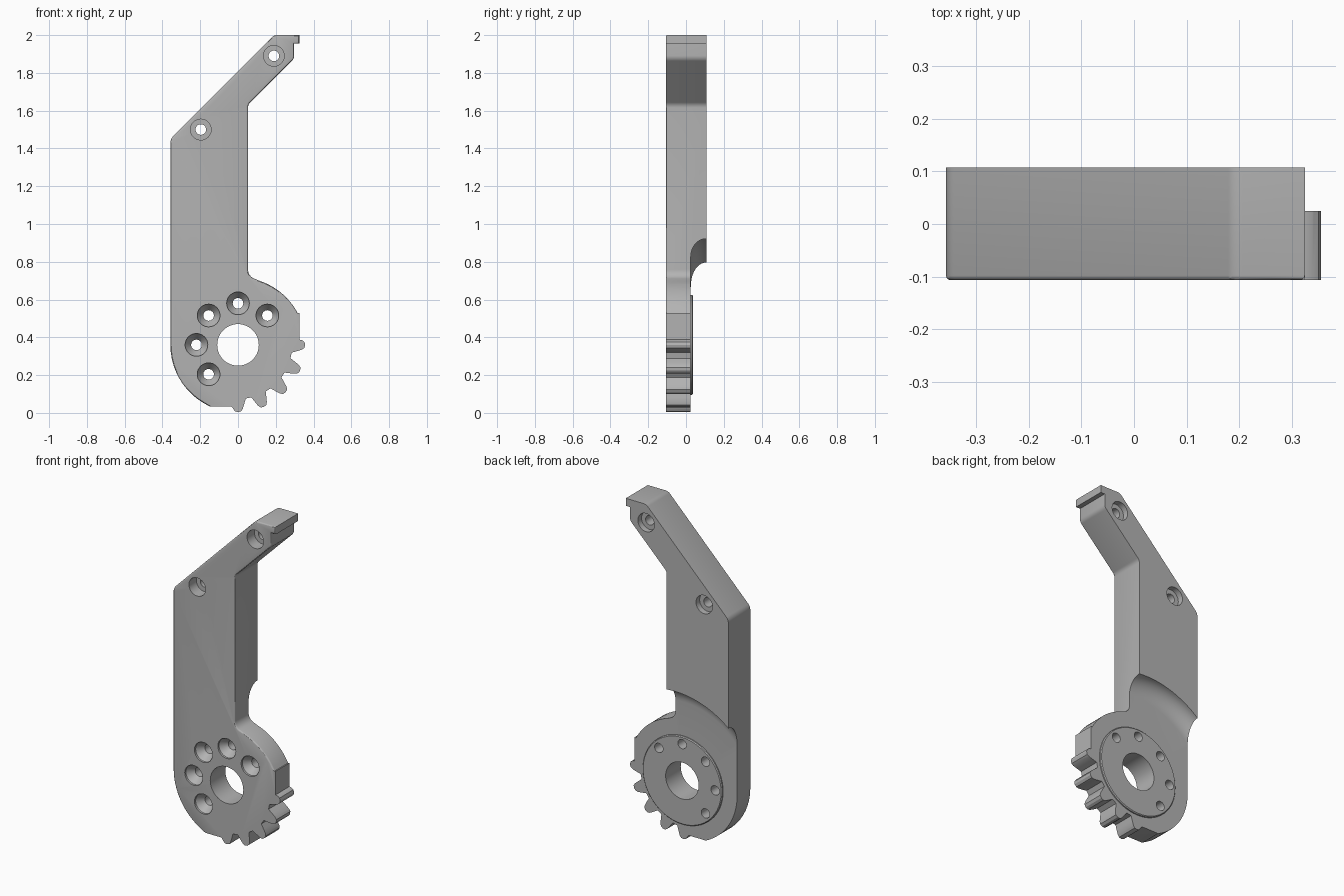
import bpy, bmesh
from math import sin, cos, pi, radians, tan
from mathutils import Vector

cube = bpy.data.objects.get("Cube")
if cube:
    bpy.data.objects.remove(cube)

FRONT, BACK, THIN = -0.107, 0.108, 0.025   # y of the front, arm back and hub back
HUB_Z, HUB_R = 0.36, 0.358

grey = bpy.data.materials.new("grey plastic")
grey.use_nodes = True
grey.diffuse_color = (0.45, 0.45, 0.45, 1)
grey.node_tree.nodes["Principled BSDF"].inputs["Base Color"].default_value = grey.diffuse_color


def add_object(name, bm):
    bmesh.ops.recalc_face_normals(bm, faces=bm.faces)
    mesh = bpy.data.meshes.new(name)
    bm.to_mesh(mesh)
    bm.free()
    mesh.materials.append(grey)
    obj = bpy.data.objects.new(name, mesh)
    bpy.context.collection.objects.link(obj)
    return obj


def lathe(name, profile, x=0, z=HUB_Z, steps=48):
    """Turn a profile of (radius, y) around an axis along y."""
    bm = bmesh.new()
    rings = [[bm.verts.new((x + r * cos(2 * pi * i / steps), y, z + r * sin(2 * pi * i / steps)))
              for i in range(steps)] for r, y in profile]
    for a, b in zip(rings, rings[1:]):
        for i in range(steps):
            j = (i + 1) % steps
            bm.faces.new((a[i], a[j], b[j], b[i]))
    for ring in (rings[0], rings[-1]):
        bm.faces.new(ring)
    return add_object(name, bm)


def combine(target, tool, operation):
    """Apply a boolean and remove the tool."""
    mod = target.modifiers.new(operation, 'BOOLEAN')
    mod.operation, mod.solver, mod.object = operation, 'EXACT', tool
    bpy.context.view_layer.objects.active = target
    bpy.ops.object.modifier_apply(modifier=mod.name)
    bpy.data.objects.remove(tool)


def polar(r, degrees):
    return Vector((r * cos(radians(degrees)), HUB_Z + r * sin(radians(degrees))))


def rounded(corners, steps=6):
    """Replace each corner (x, z, radius) by an arc."""
    pts = [Vector(c[:2]) for c in corners]
    out = []
    for i, corner in enumerate(corners):
        p, r = pts[i], corner[2]
        if r == 0:
            out.append(p)
            continue
        u = (pts[i - 1] - p).normalized()
        v = (pts[(i + 1) % len(pts)] - p).normalized()
        half = u.angle(v) / 2
        centre = p + (u + v).normalized() * (r / sin(half))
        start = p + u * (r / tan(half)) - centre
        end = p + v * (r / tan(half)) - centre
        for k in range(steps + 1):
            t = k / steps
            out.append(centre + start.lerp(end, t).normalized() * r)
    return out


# Outline: arm with its hooked tip, then round hub, then gear teeth
outline = [(-0.358, 1.45, 0.05), (0.19, 2.0, 0.04), (0.325, 2.0, 0), (0.325, 1.955, 0),
           (0.297, 1.955, 0), (0.297, 1.875, 0.04), (0.053, 1.632, 0.04), (0.053, 0.725, 0.05)]
outline += [(*polar(HUB_R, a), 0) for a in range(72, 27, -4)]
outline += [(0.325, 0.53, 0), (0.325, 0.388, 0)]
for tooth in range(5):
    angle = -22.5 * tooth
    for r, offset in ((0.287, 8.2), (0.315, 6), (0.34, 4.2), (0.352, 2.6), (0.356, 0),
                      (0.352, -2.6), (0.34, -4.2), (0.315, -6), (0.287, -8.2)):
        if (tooth == 0 and offset > 5) or (tooth == 4 and offset < -5):
            continue
        outline.append((*polar(r, angle + offset), 0))
outline += [(-0.035, 0.035, 0), (-0.14, 0.035, 0)]
outline += [(*polar(HUB_R, a), 0) for a in range(-114, -181, -6)]

# Bracket body, with softened front edges away from the teeth
bm = bmesh.new()
front = [bm.verts.new((p.x, FRONT, p.y)) for p in rounded(outline)]
face = bm.faces.new(front)
extruded = bmesh.ops.extrude_face_region(bm, geom=[face])
bmesh.ops.translate(bm, vec=(0, BACK - FRONT, 0),
                    verts=[g for g in extruded["geom"] if isinstance(g, bmesh.types.BMVert)])


def softened(edge):
    mid = (edge.verts[0].co + edge.verts[1].co) / 2
    on_front = all(v.co.y < FRONT + 0.001 for v in edge.verts)
    return on_front and (mid.z > 0.53 or mid.x < -0.145)


bmesh.ops.bevel(bm, geom=[e for e in bm.edges if softened(e)], offset=0.009,
                segments=3, profile=0.5, affect='EDGES')
body = add_object("gear_arm_bracket", bm)

# Thinned hub with a curved step up to the arm
step = [(0.47 + 0.095 * (1 - cos(pi / 2 * k / 10)), THIN + (BACK - THIN) * sin(pi / 2 * k / 10))
        for k in range(11)]
step = [(0.565 - (0.565 - r0) * 1.0, y0) for r0, y0 in step]
# the curve is hollow: it leaves the hub face gently and meets the arm back squarely
step = [(0.47 + 0.095 * sin(pi / 2 * k / 10), BACK - (BACK - THIN) * cos(pi / 2 * k / 10))
        for k in range(11)]
combine(body, lathe("hub_recess", [(0.01, THIN)] + step + [(0.565, 0.2), (0.01, 0.2)], steps=96),
        'DIFFERENCE')

# Raised round boss on the back of the hub
combine(body, lathe("hub_boss", [(0.265, 0.0), (0.265, 0.032), (0.26, 0.037), (0.2, 0.037)], steps=64),
        'UNION')

# Shaft hole
combine(body, lathe("shaft_hole", [(0.11, -0.2), (0.11, 0.2)], steps=64), 'DIFFERENCE')

# Countersunk bolt holes around the shaft
for angle in range(45, 226, 45):
    x, z = polar(0.22, angle)
    combine(body, lathe("bolt_hole", [(0.06, -0.2), (0.06, FRONT + 0.012), (0.028, FRONT + 0.055),
                                      (0.028, 0.2)], x, z, 32), 'DIFFERENCE')

# Arm screw holes, counterbored on both sides
for x, z in ((-0.197, 1.5), (0.19, 1.89)):
    combine(body, lathe("screw_hole", [(0.055, -0.2), (0.055, FRONT + 0.07), (0.028, FRONT + 0.07),
                                       (0.028, BACK - 0.035), (0.055, BACK - 0.035), (0.055, 0.2)],
                        x, z, 32), 'DIFFERENCE')

bpy.ops.object.select_all(action='DESELECT')
body.select_set(True)
bpy.context.view_layer.objects.active = body
bpy.ops.object.shade_smooth_by_angle(angle=radians(30))
